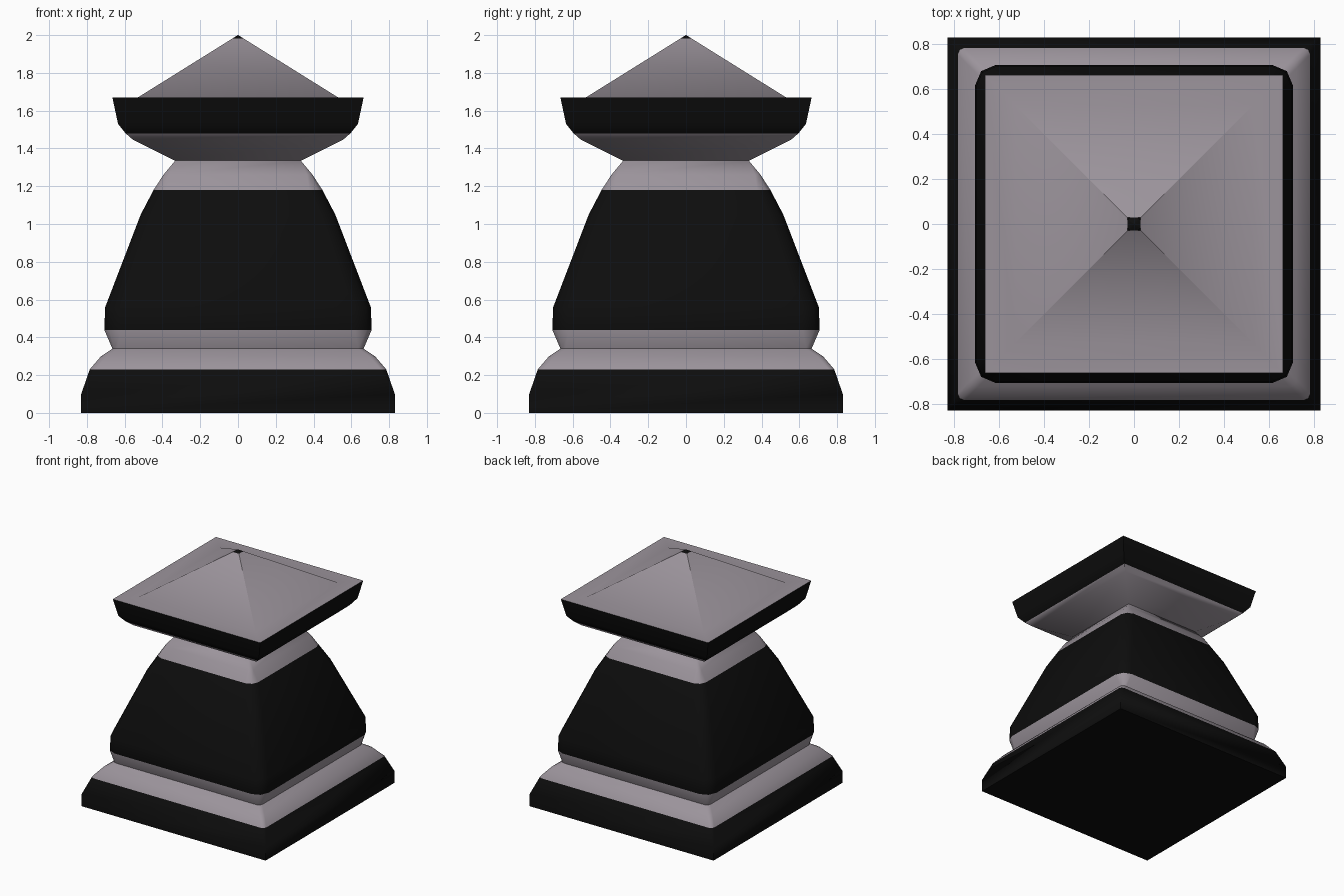
import bpy, bmesh, math

cube = bpy.data.objects.get("Cube")
if cube:
    bpy.data.objects.remove(cube, do_unlink=True)


def material(name, colour):
    m = bpy.data.materials.new(name)
    m.use_nodes = True
    m.diffuse_color = colour
    m.node_tree.nodes["Principled BSDF"].inputs["Base Color"].default_value = colour
    return m


STONE = material("warm grey", (0.33, 0.295, 0.33, 1))
BLACK = material("black", (0.004, 0.004, 0.004, 1))


def ring(bm, z, half, cut):
    """Square ring whose corners are rounded off by cut (zero keeps them sharp)."""
    inner, mid = half - cut, half - 0.3 * cut
    corner = [(half, inner), (mid, mid), (inner, half)]
    verts = []
    for quarter in range(4):
        for x, y in corner:
            for _ in range(quarter):
                x, y = -y, x
            verts.append(bm.verts.new((x, y, z)))
    return verts


def square_loft(name, profile, is_black, bottom=False, top=False):
    """Loft through (height, half width, corner cut); is_black picks faces by height."""
    bm = bmesh.new()
    rings = [ring(bm, *p) for p in profile]
    for low, high in zip(rings, rings[1:]):
        for i in range(len(low)):
            j = (i + 1) % len(low)
            bm.faces.new((low[i], low[j], high[j], high[i]))
    if bottom:
        bm.faces.new(rings[0][::-1])
    if top:
        bm.faces.new(rings[-1])
    bmesh.ops.remove_doubles(bm, verts=bm.verts, dist=0.0002)
    for f in bm.faces:
        f.material_index = int(is_black(f.calc_center_median().z))
    mesh = bpy.data.meshes.new(name)
    bm.to_mesh(mesh)
    bm.free()
    mesh.materials.append(STONE)
    mesh.materials.append(BLACK)
    obj = bpy.data.objects.new(name, mesh)
    bpy.context.collection.objects.link(obj)
    bpy.ops.object.select_all(action="DESELECT")
    obj.select_set(True)
    bpy.context.view_layer.objects.active = obj
    bpy.ops.object.shade_smooth_by_angle(angle=math.radians(42))
    return obj


# Stepped foot with a black skirt
square_loft("plinth",
            [(0, 0.83, 0), (0.1, 0.83, 0), (0.23, 0.785, 0.03),
             (0.3, 0.725, 0.03), (0.34, 0.665, 0.03)],
            lambda z: z < 0.23, bottom=True)

# Tapering body with a wide black band
square_loft("body",
            [(0.34, 0.665, 0.03), (0.44, 0.708, 0.09), (0.56, 0.703, 0.09),
             (1.05, 0.515, 0.08), (1.18, 0.447, 0.07), (1.26, 0.395, 0.03),
             (1.335, 0.333, 0)],
            lambda z: 0.44 < z < 1.18)

# Flared capital with a black rim
square_loft("capital",
            [(1.335, 0.333, 0), (1.445, 0.555, 0), (1.48, 0.595, 0),
             (1.53, 0.635, 0), (1.67, 0.665, 0)],
            lambda z: z > 1.48)

# Flat ledge rising to a pyramid roof
square_loft("roof",
            [(1.67, 0.665, 0), (1.67, 0.53, 0), (1.983, 0.028, 0)],
            lambda z: False)

# Small black point
square_loft("roof_tip", [(1.983, 0.028, 0.01), (2.0, 0.001, 0)],
            lambda z: True, top=True)
